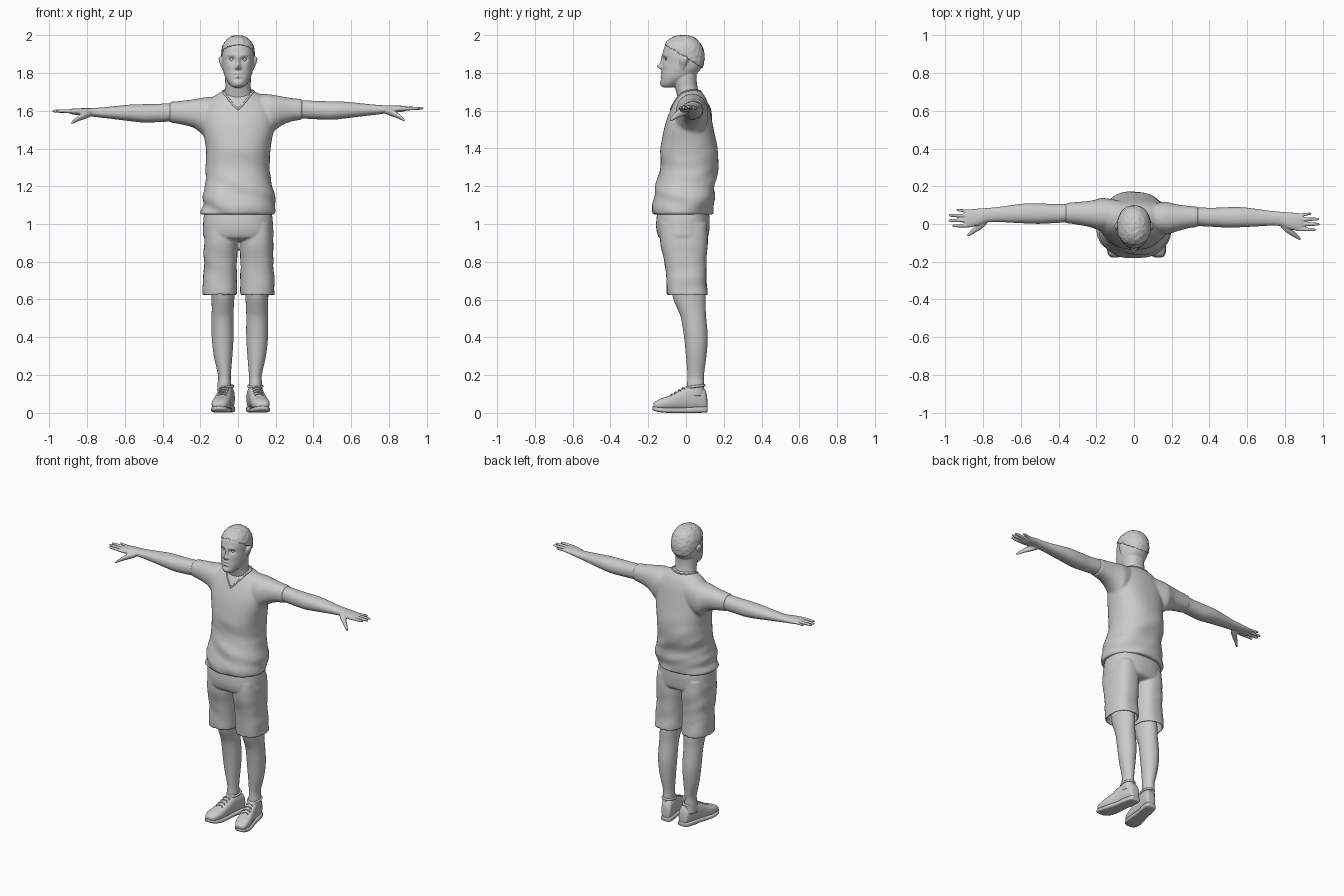
import bpy, bmesh, math
from mathutils import Vector, noise


def spline(pts, steps):
    """Catmull-Rom through tuples of any length."""
    out = []
    for i in range(len(pts) - 1):
        p0, p1, p2, p3 = pts[max(i - 1, 0)], pts[i], pts[i + 1], pts[min(i + 2, len(pts) - 1)]
        for k in range(steps):
            t = k / steps
            out.append(tuple(0.5 * (2 * b + (c - a) * t + (2 * a - 5 * b + 4 * c - d) * t * t
                                    + (3 * b - a - 3 * c + d) * t ** 3)
                             for a, b, c, d in zip(p0, p1, p2, p3)))
    return out + [tuple(pts[-1])]


def flip(p, off):
    """Mirror a point to the other side and shift it; off=None leaves it."""
    return Vector(p) if off is None else Vector((-p[0] + off[0], p[1] + off[1], p[2] + off[2]))


def loft(bm, secs, axis='z', n=32, e=2.2, steps=5, off=None):
    """Sections are (position on axis, min a, max a, min b, max b)."""
    k = 'xyz'.index(axis)
    rings = []
    for t, a0, a1, b0, b1 in spline(secs, steps):
        ring = []
        for i in range(n):
            c, s = math.cos(math.tau * i / n), math.sin(math.tau * i / n)
            u, v = (math.copysign(abs(q) ** (2 / e), q) for q in (c, s))
            co = [(a0 + a1) / 2 + (a1 - a0) / 2 * u, (b0 + b1) / 2 + (b1 - b0) / 2 * v]
            co.insert(k, t)
            ring.append(bm.verts.new(flip(co, off)))
        rings.append(ring)
    for r, q in zip(rings, rings[1:]):
        for i in range(n):
            bm.faces.new((r[i], r[(i + 1) % n], q[(i + 1) % n], q[i]))
    bm.faces.new(rings[0])
    bm.faces.new(rings[-1])


def finish(name, bm, voxel=0, smooth=0):
    """Turn the bmesh into a smooth object; voxel fuses overlapping lofts."""
    bmesh.ops.recalc_face_normals(bm, faces=bm.faces)
    me = bpy.data.meshes.new(name)
    bm.to_mesh(me)
    bm.free()
    me.shade_smooth()
    ob = bpy.data.objects.new(name, me)
    bpy.context.collection.objects.link(ob)
    if voxel:
        m = ob.modifiers.new("fuse", 'REMESH')
        m.mode, m.voxel_size, m.use_smooth_shade = 'VOXEL', voxel, True
    if smooth:
        m = ob.modifiers.new("soften", 'SMOOTH')
        m.factor, m.iterations = 0.5, smooth
    return ob


def tube(name, pts, r, cyclic=False):
    cu = bpy.data.curves.new(name, 'CURVE')
    cu.dimensions, cu.bevel_depth, cu.bevel_resolution = '3D', r, 2
    sp = cu.splines.new('POLY')
    sp.points.add(len(pts) - 1)
    for q, p in zip(sp.points, pts):
        q.co = (*p, 1)
    sp.use_cyclic_u = cyclic
    cu.use_fill_caps = True
    ob = bpy.data.objects.new(name, cu)
    bpy.context.collection.objects.link(ob)


def wrinkle(bm, amp, low, high):
    """Cloth folds, fading out above the height 'high'."""
    for v in bm.verts:
        w = min(1, max(0, (high - v.co.z) / (high - low)))
        d = Vector((v.co.x, v.co.y, 0)).normalized()
        v.co += d * noise.noise(Vector((v.co.x * 5, v.co.y * 5, v.co.z * 16 + v.co.x * 6))) * amp * w


ARM_OFF = (0, .02, -.015)

# shirt: torso and two sleeves
bm = bmesh.new()
loft(bm, [(1.05, -.197, .195, -.177, .14), (1.08, -.197, .197, -.178, .145), (1.14, -.187, .196, -.17, .15),
          (1.2, -.174, .182, -.16, .152), (1.3, -.17, .168, -.137, .17), (1.4, -.17, .172, -.136, .167),
          (1.5, -.186, .19, -.117, .147), (1.56, -.188, .192, -.1, .135), (1.62, -.175, .178, -.075, .122),
          (1.67, -.135, .138, -.048, .103), (1.7, -.09, .093, -.028, .08), (1.715, -.06, .06, -.01, .06)],
     n=64, e=2.3)
wrinkle(bm, .016, 1.1, 1.5)
for off in (None, ARM_OFF):
    x = 0 if off is None else .02
    loft(bm, [(.06, -.035, .1, 1.51, 1.69), (.16, -.055, .118, 1.47, 1.688), (.2, -.048, .11, 1.5, 1.682),
              (.24, -.035, .102, 1.527, 1.675), (.29 + x, -.022, .096, 1.545, 1.667),
              (.335 + x, -.016, .092, 1.552, 1.663), (.342 + x, -.016, .092, 1.553, 1.663)], 'x', off=off)
shirt = finish("shirt", bm, .008, 4)

# collar band laid on the shirt
bpy.context.view_layer.update()
ev = shirt.evaluated_get(bpy.context.evaluated_depsgraph_get())
half = spline([(0, -.1, 1.615), (.03, -.08, 1.645), (.06, -.05, 1.68), (.085, .01, 1.71),
               (.06, .065, 1.715), (0, .085, 1.71)], 6)
loop = half + [(-a, b, c) for a, b, c in half[-2:0:-1]]
tube("collar", [ev.closest_point_on_mesh(Vector(p))[1] for p in loop], .005, True)

# shorts: hips and two open legs
bm = bmesh.new()
loft(bm, [(1.09, -.17, .17, -.145, .115), (1.04, -.182, .182, -.155, .124), (.98, -.185, .186, -.158, .124),
          (.93, -.182, .187, -.145, .117), (.915, -.14, .15, -.11, .09), (.91, -.1, .1, -.07, .06)], n=48, e=2.4)
for off in (None, (.007, 0, 0)):
    loft(bm, [(1, .02, .18, -.135, .11), (.9, .01, .187, -.137, .116), (.8, .012, .188, -.115, .107),
              (.7, .013, .192, -.105, .108), (.63, .013, .195, -.1, .115), (.625, .02, .188, -.094, .108),
              (.64, .026, .182, -.088, .102), (.72, .03, .178, -.085, .1)], e=2.5, off=off)
wrinkle(bm, .007, .8, 1)
finish("shorts", bm, .006, 3)

# arms with hands, palm down and thumb forward
FINGERS = [(.965, -.028, -.03, .0098), (.985, -.001, -.001, .0102),
           (.983, .024, .026, .0098), (.942, .046, .055, .0085)]
for side, off in (("right", None), ("left", ARM_OFF)):
    bm = bmesh.new()
    loft(bm, [(.27, -.01, .085, 1.56, 1.655), (.34, -.011, .087, 1.559, 1.656), (.42, -.015, .086, 1.555, 1.652),
              (.5, -.019, .089, 1.553, 1.65), (.57, -.017, .089, 1.56, 1.648), (.65, -.013, .08, 1.57, 1.64),
              (.72, -.009, .07, 1.578, 1.633), (.775, -.011, .065, 1.585, 1.629), (.82, -.026, .062, 1.59, 1.629),
              (.865, -.036, .058, 1.594, 1.627), (.89, -.034, .054, 1.6, 1.624), (.9, -.02, .045, 1.606, 1.618)], 'x')
    # each finger: base y, tip y, tip x
    for tip, y0, y1, r in FINGERS:
        secs = []
        for f, g in ((0, 1), (.35, 1), (.6, .92), (.85, .82), (.96, .6), (1, .2)):
            y, z, w = y0 + (y1 - y0) * f, 1.611 + .003 * f, r * g
            secs.append((.86 + (tip - .86) * f, y - w, y + w, z - w, z + w))
        loft(bm, secs, 'x', n=16, e=2)
    loft(bm, [(.78, -.02, .02, 1.585, 1.615), (.81, -.047, .005, 1.572, 1.612), (.84, -.065, -.028, 1.562, 1.595),
              (.865, -.08, -.054, 1.551, 1.574), (.88, -.086, -.071, 1.544, 1.56), (.884, -.084, -.077, 1.546, 1.553)],
         'x', n=16, e=2)
    for v in bm.verts:
        v.co = flip(v.co, off)
    finish(side + "_arm", bm, .0045, 2)

# head
SKULL = [(1.722, -.018, .018, -.112, -.07), (1.73, -.034, .034, -.128, -.05), (1.75, -.052, .052, -.132, -.01),
         (1.78, -.069, .069, -.131, .04), (1.82, -.08, .08, -.127, .078), (1.85, -.083, .083, -.123, .09),
         (1.89, -.085, .085, -.123, .094), (1.93, -.081, .081, -.117, .085), (1.96, -.068, .068, -.1, .068),
         (1.98, -.05, .05, -.078, .046), (1.991, -.03, .03, -.053, .022), (1.994, -.01, .01, -.03, -.005)]
# face relief: x, z, width, height, push in y (mirrored when x > 0)
FACE = [(.034, 1.872, .017, .011, .014), (.03, 1.896, .03, .009, -.005), (0, 1.865, .009, .025, -.013),
        (0, 1.835, .011, .013, -.028), (.012, 1.828, .007, .007, -.011), (0, 1.79, .025, .0035, .006),
        (0, 1.798, .021, .005, -.006), (0, 1.781, .018, .006, -.006), (0, 1.745, .022, .014, -.008),
        (0, 1.766, .02, .006, .004), (.05, 1.84, .018, .02, -.004)]
bm = bmesh.new()
loft(bm, SKULL, n=96, steps=9)
for v in bm.verts:
    if v.co.y < -.04:
        x, z = abs(v.co.x), v.co.z
        v.co.y += sum(d * math.exp(-((x - fx) / w) ** 2 - ((z - fz) / h) ** 2) for fx, fz, w, h, d in FACE)
loft(bm, [(1.6, -.09, .09, -.035, .08), (1.67, -.078, .078, -.045, .075), (1.72, -.068, .068, -.058, .062),
          (1.77, -.068, .068, -.07, .056), (1.84, -.065, .065, -.06, .06)])
for off in (None, (0, 0, 0)):
    loft(bm, [(1.815, .07, .081, -.027, -.012), (1.835, .07, .09, -.031, -.002), (1.862, .07, .101, -.035, .01),
              (1.88, .07, .102, -.03, .01), (1.888, .07, .094, -.018, .002)], n=20, off=off)
finish("head", bm, .004, 2)

# eyes
for x in (-.033, .033):
    bm = bmesh.new()
    bmesh.ops.create_uvsphere(bm, u_segments=20, v_segments=12, radius=.013)
    bmesh.ops.translate(bm, verts=bm.verts, vec=(x, -.097, 1.872))
    finish("eye", bm)

# short hair: skull above a sloping hairline, pushed out unevenly
bm = bmesh.new()
loft(bm, SKULL, n=72, steps=8)
bmesh.ops.delete(bm, geom=[v for v in bm.verts if v.co.z < 1.878 - .62 * v.co.y + .006 * noise.noise(v.co * 60)],
                 context='VERTS')
for v in bm.verts:
    d = (v.co - Vector((0, -.015, 1.88))).normalized()
    v.co += d * (.005 + .003 * noise.noise(v.co * 70))
m = finish("hair", bm).modifiers.new("thickness", 'SOLIDIFY')
m.thickness, m.offset = .008, -1

# shoe sections: y, half width, bottom, top
SHOE = [(.113, .015, .03, .07), (.108, .03, .018, .105), (.09, .037, .015, .137), (.05, .04, .015, .148),
        (.01, .041, .015, .143), (-.04, .044, .015, .115), (-.09, .048, .015, .09), (-.13, .046, .017, .077),
        (-.16, .035, .02, .062), (-.172, .02, .027, .05)]
SOLE = [(.115, .02, .008, .03), (.105, .036, .002, .034), (.05, .043, 0, .032), (0, .042, 0, .028),
        (-.09, .051, 0, .027), (-.14, .047, .004, .03), (-.168, .033, .011, .034), (-.178, .016, .018, .034)]


def foot_x(y):
    return .098 - .18 * y


for side, leg_off, off in (("right", None, None), ("left", (.02, 0, 0), (.028, 0, 0))):
    # bare lower leg
    bm = bmesh.new()
    loft(bm, [(.74, .03, .165, -.08, .098), (.66, .037, .162, -.078, .1), (.6, .04, .16, -.066, .104),
              (.55, .043, .159, -.045, .104), (.5, .044, .16, -.026, .107), (.4, .044, .159, -.01, .115),
              (.3, .05, .148, 0, .108), (.2, .058, .126, .008, .095), (.15, .057, .128, .005, .096),
              (.09, .057, .13, 0, .098)], e=2, off=leg_off)
    finish(side + "_leg", bm)
    # shoe and sole
    for part, table, e in (("shoe", SHOE, 2.5), ("sole", SOLE, 4)):
        bm = bmesh.new()
        loft(bm, [(y, foot_x(y) - w, foot_x(y) + w, a, b) for y, w, a, b in table], 'y', e=e, off=off)
        finish(f"{side}_{part}", bm)
    # padded ankle opening
    tube(side + "_shoe_collar",
         [flip((.092 + .037 * math.cos(a), .05 + .047 * math.sin(a), .14 + .006 * math.sin(a)), off)
          for a in (math.tau * i / 28 for i in range(28))], .007, True)
    # laces
    for i in range(4):
        y, z = -.015 - .02 * i, .131 - .0115 * i
        for tilt in (-.007, .007):
            tube(side + "_lace", [flip((foot_x(y) + u, y + tilt * u / .024, z + .003 - 14 * u * u), off)
                                  for u in (-.024, -.012, 0, .012, .024)], .003)
